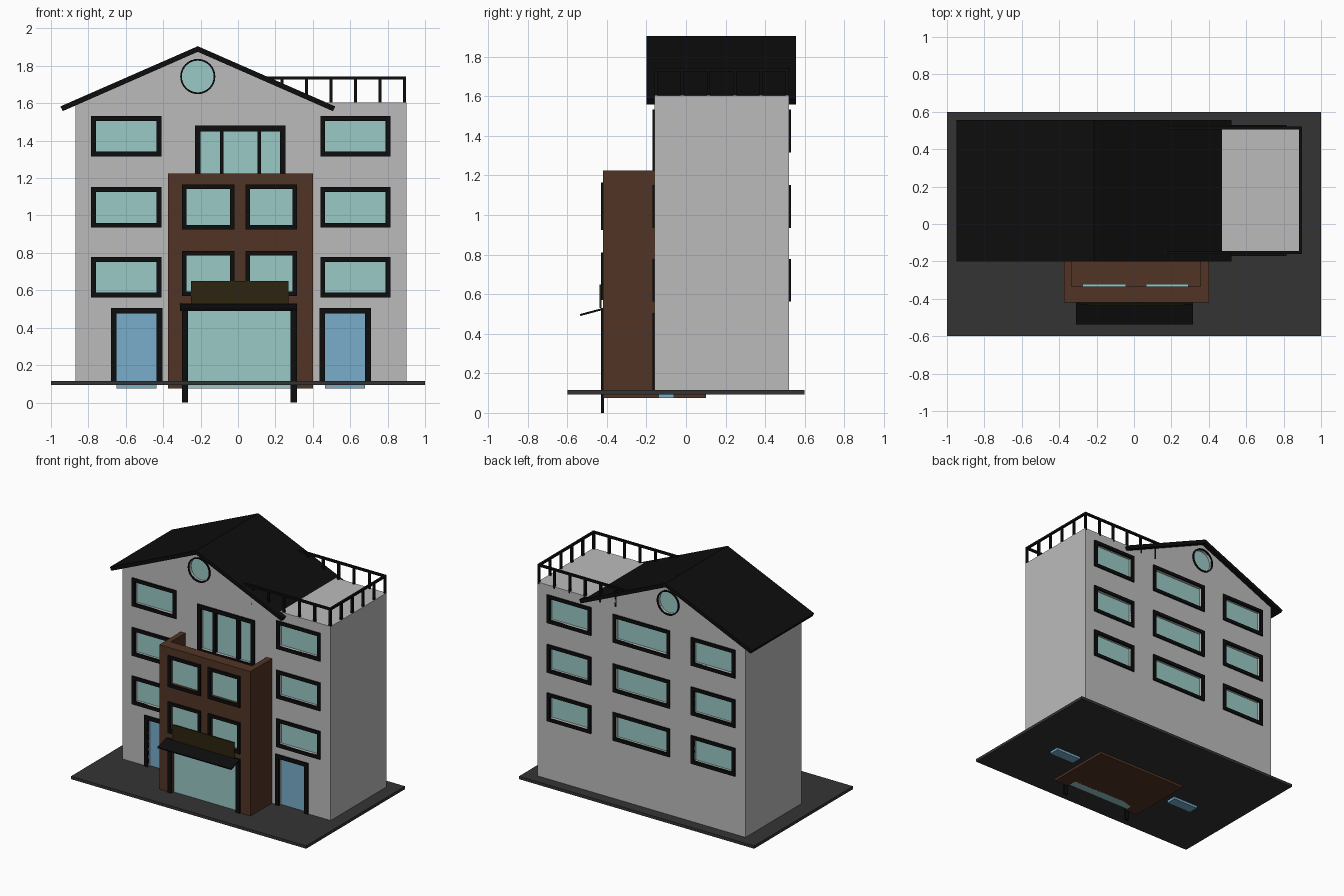
import bpy, bmesh, math
from mathutils import Matrix, Vector

if "Cube" in bpy.data.objects:
    bpy.data.objects.remove(bpy.data.objects["Cube"])


def mat(name, r, g, b):
    m = bpy.data.materials.new(name)
    m.diffuse_color = (r, g, b, 1)
    m.use_nodes = True
    m.node_tree.nodes["Principled BSDF"].inputs["Base Color"].default_value = m.diffuse_color
    return m


GREY = mat("grey_plaster", 0.50, 0.50, 0.50)
BLACK = mat("black_trim", 0.004, 0.004, 0.004)
BROWN = mat("brown_cladding", 0.085, 0.034, 0.018)
GLASS = mat("pale_glass", 0.32, 0.585, 0.56)
BLUE = mat("blue_door", 0.19, 0.42, 0.60)
SLAB = mat("dark_paving", 0.034, 0.034, 0.034)
SIGN = mat("olive_board", 0.027, 0.018, 0.005)


def box(bm, x0, x1, y0, y1, z0, z1):
    m = Matrix.Translation(((x0 + x1) / 2, (y0 + y1) / 2, (z0 + z1) / 2))
    m = m @ Matrix.Diagonal((abs(x1 - x0), abs(y1 - y0), abs(z1 - z0), 1))
    bmesh.ops.create_cube(bm, size=1, matrix=m)


def prism(bm, pts, y0, y1):
    """Extrude an x/z profile along y."""
    f = bm.faces.new([bm.verts.new((x, y0, z)) for x, z in pts])
    r = bmesh.ops.extrude_face_region(bm, geom=[f])
    vs = [v for v in r["geom"] if isinstance(v, bmesh.types.BMVert)]
    bmesh.ops.translate(bm, verts=vs, vec=(0, y1 - y0, 0))


def finish(bm, name, material):
    bmesh.ops.recalc_face_normals(bm, faces=bm.faces[:])
    me = bpy.data.meshes.new(name)
    bm.to_mesh(me)
    bm.free()
    ob = bpy.data.objects.new(name, me)
    bpy.context.collection.objects.link(ob)
    if material:
        me.materials.append(material)
    return ob


def cut(ob, cutter_bm):
    c = finish(cutter_bm, "cutter", None)
    c.hide_render = True
    md = ob.modifiers.new("openings", "BOOLEAN")
    md.operation = "DIFFERENCE"
    md.solver = "EXACT"
    md.object = c
    bpy.context.view_layer.objects.active = ob
    bpy.ops.object.modifier_apply(modifier=md.name)
    bpy.data.objects.remove(c)


new = bmesh.new
frames, glass, doors = new(), new(), new()
body_cut, annex_cut = new(), new()
FRONT, BACK, ANNEX = -0.16, 0.52, -0.42


def opening(x0, x1, z0, z1, y, cutter, pane, b=0.026, sill=True, low=None):
    """Recessed pane with a raised frame; the outer frame size is given."""
    s = 1 if y > 0.2 else -1                     # outward direction
    ya, yb = y + s * 0.01, y - s * 0.006
    box(frames, x0, x0 + b, ya, yb, z0, z1)
    box(frames, x1 - b, x1, ya, yb, z0, z1)
    box(frames, x0 + b, x1 - b, ya, yb, z1 - b, z1)
    if sill:
        box(frames, x0 + b, x1 - b, ya, yb, z0, z0 + b)
    i0, i1, j1 = x0 + b, x1 - b, z1 - b
    j0 = z0 + b if sill else 0.05
    box(cutter, i0, i1, y + s * 0.05, y - s * 0.03, j0, j1)
    box(pane, i0, i1, y - s * 0.02, y - s * 0.10, j0 if low is None else low, j1)


# Side and back windows in three storeys
for zc in (1.424, 1.043, 0.67):
    z0, z1 = zc - 0.108, zc + 0.108
    for x0, x1 in ((-0.785, -0.41), (0.44, 0.815)):
        opening(x0, x1, z0, z1, FRONT, body_cut, glass)
        opening(x0, x1, z0, z1, BACK, body_cut, glass)
    opening(-0.23, 0.255, z0, z1, BACK, body_cut, glass)

# Terrace window with mullions
opening(-0.23, 0.255, 1.11, 1.48, FRONT, body_cut, glass, b=0.03)
for x in (-0.087, 0.113):
    box(frames, x - 0.009, x + 0.009, FRONT - 0.01, FRONT + 0.025, 1.12, 1.47)

# Side doors
for x0, x1 in ((-0.68, -0.405), (0.435, 0.71)):
    opening(x0, x1, 0.10, 0.505, FRONT, body_cut, doors, b=0.03, sill=False, low=0.075)

# Annex windows and shop front
for x0, x1 in ((-0.30, -0.02), (0.04, 0.315)):
    for z0 in (0.57, 0.925):
        opening(x0, x1, z0, z0 + 0.24, ANNEX, annex_cut, glass, b=0.024)
opening(-0.30, 0.315, 0.0, 0.53, ANNEX, annex_cut, glass, b=0.034, sill=False, low=0.075)

# Round gable windows, front and back
N, CX, CZ = 32, -0.215, 1.743
circ = lambda r: [(CX + r * math.cos(2 * math.pi * i / N), CZ + r * math.sin(2 * math.pi * i / N))
                  for i in range(N)]
for y, s in ((FRONT, -1), (BACK, 1)):
    prism(body_cut, circ(0.085), y + s * 0.05, y - s * 0.03)
    prism(glass, circ(0.085), y - s * 0.02, y - s * 0.10)
    rings = [[frames.verts.new((x, yy, z)) for x, z in circ(r)]
             for r, yy in ((0.085, y - s * 0.006), (0.085, y + s * 0.01),
                           (0.094, y + s * 0.01), (0.094, y - s * 0.006))]
    for k in range(4):
        a, c = rings[k], rings[(k + 1) % 4]
        for i in range(N):
            j = (i + 1) % N
            frames.faces.new((a[i], a[j], c[j], c[i]))

# Main gabled body
bm = new()
prism(bm, [(-0.87, 0.10), (0.90, 0.10), (0.90, 1.605), (0.44, 1.605),
           (-0.215, 1.885), (-0.87, 1.60)], FRONT, BACK)
cut(finish(bm, "main_building", GREY), body_cut)

# Brown annex with a sunken terrace
bm = new()
box(bm, -0.375, 0.40, ANNEX, 0.10, 0.075, 1.225)
box(annex_cut, -0.335, 0.355, -0.335, 0.20, 1.10, 1.40)
cut(finish(bm, "brown_annex", BROWN), annex_cut)

finish(frames, "window_and_door_frames", BLACK)
finish(glass, "window_panes", GLASS)
finish(doors, "door_panels", BLUE)

# Pitched roof
bm = new()
prism(bm, [(-0.95, 1.583), (-0.215, 1.905), (0.52, 1.583),
           (0.507, 1.558), (-0.215, 1.875), (-0.937, 1.558)], -0.20, 0.555)
finish(bm, "pitched_roof", BLACK)

# Roof deck railing
bm = new()
t, xe, ya, yb = 0.008, 0.891, -0.152, 0.512
for y in (ya, yb):
    box(bm, 0.15, xe + t, y - t, y + t, 1.726, 1.742)
    for i in range(6):
        x = 0.235 + (xe - 0.235) * i / 5
        box(bm, x - t, x + t, y - t, y + t, 1.59, 1.73)
box(bm, xe - t, xe + t, ya, yb, 1.726, 1.742)
for i in range(1, 5):
    y = ya + (yb - ya) * i / 5
    box(bm, xe - t, xe + t, y - t, y + t, 1.59, 1.73)
finish(bm, "deck_railing", BLACK)

# Shop awning, sloping forward
bm = new()
box(bm, -0.31, 0.315, -0.06, 0.06, -0.005, 0.005)
bmesh.ops.transform(bm, verts=bm.verts[:], matrix=Matrix.Translation(Vector((0, -0.477, 0.51)))
                    @ Matrix.Rotation(math.radians(15), 4, "X"))
finish(bm, "shop_awning", BLACK)

# Blank sign board
bm = new()
box(bm, -0.25, 0.27, -0.436, -0.428, 0.53, 0.65)
finish(bm, "sign_board", SIGN)

# Paved base
bm = new()
box(bm, -1, 1, -0.6, 0.6, 0.093, 0.115)
finish(bm, "paved_base", SLAB)
